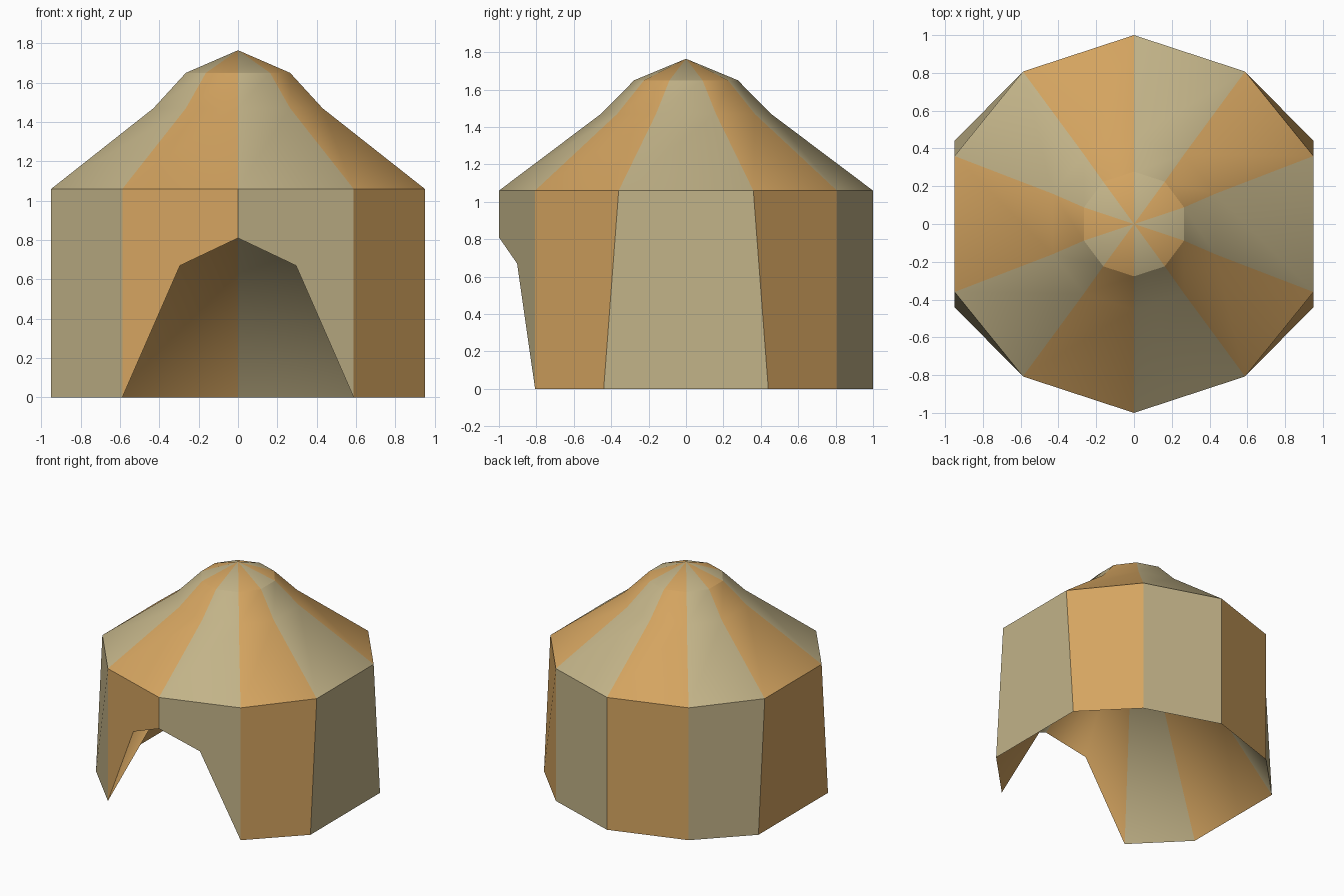
import bpy, bmesh

if "Cube" in bpy.data.objects:
    bpy.data.objects.remove(bpy.data.objects["Cube"])

def material(name, srgb):
    m = bpy.data.materials.new(name)
    m.diffuse_color = [((c / 255 + 0.055) / 1.055) ** 2.4 for c in srgb] + [1]
    m.use_nodes = True
    m.node_tree.nodes["Principled BSDF"].inputs["Base Color"].default_value = m.diffuse_color
    return m

MATS = [material("beige canvas", (194, 179, 136)), material("ochre canvas", (212, 164, 96))]

def ring(pts, z):
    """Ten corners, anticlockwise from the front, from the right-front quarter points."""
    (fx, fy), (ax, ay), (bx, by) = pts
    return [(fx, -fy, z), (ax, -ay, z), (bx, -by, z), (bx, by, z), (ax, ay, z),
            (fx, fy, z), (-ax, ay, z), (-bx, by, z), (-bx, -by, z), (-ax, -ay, z)]

def build(name, panels, smooth):
    """panels: list of (panel number, corner list); colours alternate by panel."""
    bm = bmesh.new()
    for k, corners in panels:
        f = bm.faces.new([bm.verts.new(c) for c in corners])
        f.material_index = k % 2
        f.smooth = smooth
    bmesh.ops.remove_doubles(bm, verts=bm.verts, dist=0.0005)
    me = bpy.data.meshes.new(name)
    bm.to_mesh(me)
    bm.free()
    for m in MATS:
        me.materials.append(m)
    ob = bpy.data.objects.new(name, me)
    bpy.context.collection.objects.link(ob)
    return ob

base = ring([(0, 1), (0.588, 0.807), (0.95, 0.44)], 0)
eave = ring([(0, 1), (0.588, 0.807), (0.95, 0.36)], 1.06)
mid = ring([(0, 0.455), (0.265, 0.368), (0.43, 0.16)], 1.47)
crown = ring([(0, 0.277), (0.163, 0.224), (0.265, 0.088)], 1.65)
apex = (0, 0, 1.765)
lining_top = (0, 0, 1.65)

def band(lo, hi, ks=range(10)):
    return [(k, [lo[k], lo[(k + 1) % 10], hi[(k + 1) % 10], hi[k]]) for k in ks]

# walls: eight full panels
build("walls", band(base, eave, range(1, 9)), False)

# two front panels cut away for the doorway
door = [(0, -1, 1.06), (0, -1, 0.81), (0.295, -0.903, 0.67), base[1], eave[1]]
left = [(-x, y, z) for x, y, z in reversed(door)]
build("doorway_panels", [(0, door), (9, left)], False)

# sloping roof in two bands
build("roof", band(eave, mid) + band(mid, crown), True)

# shallow cap on top
build("roof_cap", [(k, [crown[k], crown[(k + 1) % 10], apex]) for k in range(10)], True)

# inner lining: a cone hung from the crown to the foot of the walls and the doorway edge
foot = [(k, base[k], base[(k + 1) % 10]) for k in range(1, 9)]
foot += [(0, door[1], door[2]), (0, door[2], door[3])]
foot += [(9, left[1], left[2]), (9, left[2], left[3])]
build("inner_lining", [(k, [b, a, lining_top]) for k, a, b in foot], True)
